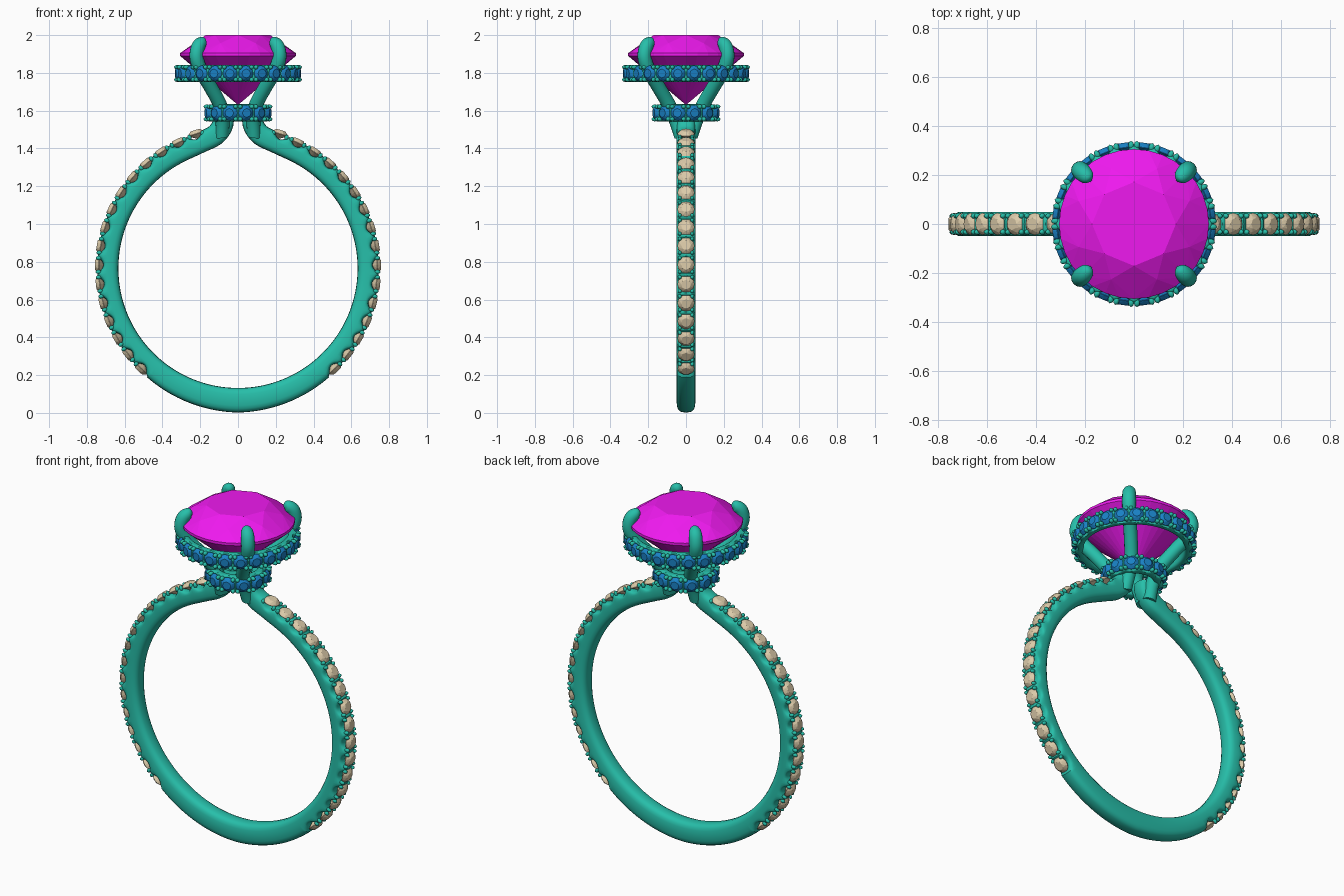
import bpy, bmesh, math
from mathutils import Vector, Matrix

if "Cube" in bpy.data.objects:
    bpy.data.objects.remove(bpy.data.objects["Cube"])

CZ, RM = 0.765, 0.695          # shank centre height and mid radius
STEP, FIRST, COUNT = 7.9, -46.0, 16   # shank stone spacing in degrees


def material(name, rgb):
    m = bpy.data.materials.new(name)
    m.diffuse_color = (*rgb, 1)
    m.use_nodes = True
    m.node_tree.nodes["Principled BSDF"].inputs["Base Color"].default_value = m.diffuse_color
    return m


METAL = material("teal_metal", (0.02, 0.52, 0.40))
MAGENTA = material("magenta_gem", (0.86, 0.01, 0.86))
BLUE = material("blue_gem", (0.01, 0.22, 0.56))
TAN = material("tan_gem", (0.72, 0.60, 0.40))


def finish(bm, name, mat, smooth=True):
    bmesh.ops.recalc_face_normals(bm, faces=bm.faces)
    me = bpy.data.meshes.new(name)
    bm.to_mesh(me)
    bm.free()
    ob = bpy.data.objects.new(name, me)
    bpy.context.collection.objects.link(ob)
    me.materials.append(mat)
    if smooth:
        bpy.ops.object.select_all(action='DESELECT')
        ob.select_set(True)
        bpy.context.view_layer.objects.active = ob
        bpy.ops.object.shade_smooth_by_angle(angle=math.radians(45))
    return ob


def spline(pts, steps=8):
    """Catmull-Rom curve through the points."""
    p = [Vector(q) for q in pts]
    p = [2 * p[0] - p[1]] + p + [2 * p[-1] - p[-2]]
    out = []
    for i in range(1, len(p) - 2):
        a, b, c, d = p[i - 1:i + 3]
        for s in range(steps):
            t = s / steps
            out.append(0.5 * (2 * b + (c - a) * t + (2 * a - 5 * b + 4 * c - d) * t * t
                              + (3 * b - a - 3 * c + d) * t ** 3))
    return out + [p[-2]]


def section(inner, outer, half, power=2.0, n=20):
    """Rounded section: (offset along normal, offset along side)."""
    res = []
    for k in range(n):
        a = 2 * math.pi * k / n
        c, s = math.cos(a), math.sin(a)
        u = math.copysign(abs(c) ** (2 / power), c)
        v = math.copysign(abs(s) ** (2 / power), s)
        res.append((u * (outer if u > 0 else inner), v * half))
    return res


def sweep(bm, path, side, sections, closed=False):
    rings, m = [], len(path)
    for i, p in enumerate(path):
        nxt = path[(i + 1) % m] if closed else path[min(i + 1, m - 1)]
        prv = path[i - 1] if closed else path[max(i - 1, 0)]
        n = side.cross((nxt - prv).normalized()).normalized()
        rings.append([bm.verts.new(p + n * u + side * v) for u, v in sections[i]])
    for i in range(m if closed else m - 1):
        a, b = rings[i], rings[(i + 1) % m]
        for k in range(len(a)):
            j = (k + 1) % len(a)
            bm.faces.new((a[k], a[j], b[j], b[k]))
    if not closed:
        bm.faces.new(rings[0])
        bm.faces.new(rings[-1])


def brilliant(bm, loc, normal, r, crown, pavilion, n=16):
    """Round brilliant: table, star points, girdle and culet, hulled."""
    mat = Matrix.Translation(loc) @ normal.to_track_quat('Z', 'Y').to_matrix().to_4x4()
    pts = [(0, 0, -pavilion)]
    for count, off, rad, z in ((8, 0, .56 * r, crown), (8, .5, .8 * r, .55 * crown),
                               (n, 0, r, 0), (n, 0, r, -.05 * r)):
        for k in range(count):
            a = 2 * math.pi * (k + off) / count
            pts.append((rad * math.cos(a), rad * math.sin(a), z))
    verts = [bm.verts.new(mat @ Vector(p)) for p in pts]
    bmesh.ops.convex_hull(bm, input=verts)


def bead(bm, loc, normal, r):
    mat = Matrix.Translation(loc) @ normal.to_track_quat('Z', 'Y').to_matrix().to_4x4()
    bmesh.ops.create_icosphere(bm, subdivisions=2, radius=r,
                               matrix=mat @ Matrix.Diagonal((1, 1, 1.4, 1)))


def dip(d):
    """Scallop depth, d = distance from stone centre in spacings."""
    return max(0.0, 1 - (d / 0.42) ** 2)


# Shank: plain base, scalloped shoulders, ends turning up under the head
half = [Vector((RM * math.cos(math.radians(t)), 0, CZ + RM * math.sin(math.radians(t))))
        for t in range(-90, 66)]
half += spline([(0.283, 0, 1.400), (0.2, 0, 1.438), (0.125, 0, 1.475),
                (0.088, 0, 1.525), (0.085, 0, 1.57)], 8)
# close pair of points makes the step where the stones begin
edge = [Vector((RM * math.cos(math.radians(t)), 0, CZ + RM * math.sin(math.radians(t))))
        for t in (-50.1, -49.9)]
half[40:41] = edge
path = [Vector((-p.x, 0, p.z)) for p in reversed(half[1:])] + half
secs = []
for p in path:
    th = math.degrees(math.atan2(p.z - CZ, abs(p.x)))
    if th < -50:
        outer = 0.056 + 0.012 * (-50 - th) / 40
    else:
        f = (th - FIRST) / STEP
        outer = 0.05
        if f < COUNT - 0.5:
            outer -= 0.032 * dip(abs(f - round(f)))
    secs.append(section(0.062, outer, 0.05, 3.0))
bm = bmesh.new()
sweep(bm, path, Vector((0, 1, 0)), secs)
finish(bm, "shank", METAL)

# Shank stones and the small prongs between them
stones, beads = bmesh.new(), bmesh.new()
for sx in (-1, 1):
    for i in range(COUNT):
        a = math.radians(FIRST + STEP * i)
        n = Vector((sx * math.cos(a), 0, math.sin(a)))
        lift = 0.01 if i == COUNT - 1 else 0
        brilliant(stones, Vector((0, 0, CZ + lift)) + n * 0.738, n, 0.045, 0.019, 0.03)
        a += math.radians(STEP / 2)
        n = Vector((sx * math.cos(a), 0, math.sin(a)))
        for da in (-1.1, 1.1):
            b = a + math.radians(da)
            n = Vector((sx * math.cos(b), 0, math.sin(b)))
            for y in (-0.033, 0.033):
                bead(beads, Vector((0, y, CZ)) + n * 0.739, n, 0.011)
finish(stones, "shank_stones", TAN, False)
finish(beads, "shank_beads", METAL)


# Two horizontal stone-set rings: halo under the gem, collar at the base
def stone_ring(name, z, r, thick, half_h, count):
    m = count * 8
    ring_path, ring_secs = [], []
    for k in range(m):
        f = k / 8
        a = -2 * math.pi * (f + 0.5) / count
        ring_path.append(Vector((r * math.cos(a), r * math.sin(a), z)))
        ring_secs.append(section(thick, thick - 0.022 * dip(abs(f - round(f))), half_h, 4.0))
    b = bmesh.new()
    sweep(b, ring_path, Vector((0, 0, 1)), ring_secs, closed=True)
    finish(b, name + "_band", METAL)
    st, bd = bmesh.new(), bmesh.new()
    ro = r + thick
    for k in range(count):
        a = 2 * math.pi * (k + 0.5) / count
        n = Vector((math.cos(a), math.sin(a), 0))
        brilliant(st, n * (ro - 0.009) + Vector((0, 0, z)), n, 0.042, 0.019, 0.025)
        for da in (-0.14, 0.14):
            a = 2 * math.pi * (k + 1 + da) / count
            n = Vector((math.cos(a), math.sin(a), 0))
            for dz in (-0.033, 0.033):
                bead(bd, n * (ro - 0.002) + Vector((0, 0, z + dz)), n, 0.012)
    finish(st, name + "_stones", BLUE, False)
    finish(bd, name + "_beads", METAL)


stone_ring("halo", 1.797, 0.297, 0.027, 0.046, 24)
stone_ring("collar", 1.588, 0.136, 0.032, 0.046, 12)

# Four claws rising from the shank ends and gripping the gem
for i, (sx, sy) in enumerate(((1, 1), (-1, 1), (-1, -1), (1, -1))):
    pts = [(0.085, 0.025, 1.46), (0.082, 0.055, 1.55), (0.095, 0.09, 1.63),
           (0.145, 0.145, 1.725), (0.196, 0.196, 1.81), (0.219, 0.219, 1.88),
           (0.212, 0.212, 1.935), (0.192, 0.192, 1.962), (0.176, 0.176, 1.968)]
    claw = spline([(sx * x, sy * y, z) for x, y, z in pts], 6)
    cs = []
    for k in range(len(claw)):
        t = k / (len(claw) - 1)
        r = 0.037 if t < 0.72 else 0.037 * math.sqrt(max(0.02, 1 - ((t - 0.72) / 0.28) ** 2))
        cs.append(section(r, r, r, 2.0, 16))
    bm = bmesh.new()
    sweep(bm, claw, Vector((-sy, sx, 0)).normalized(), cs)
    finish(bm, f"claw_{i + 1}", METAL)

# Large centre gem
bm = bmesh.new()
brilliant(bm, Vector((0, 0, 1.905)), Vector((0, 0, 1)), 0.306, 0.095, 0.275, 32)
finish(bm, "centre_gem", MAGENTA, False)
